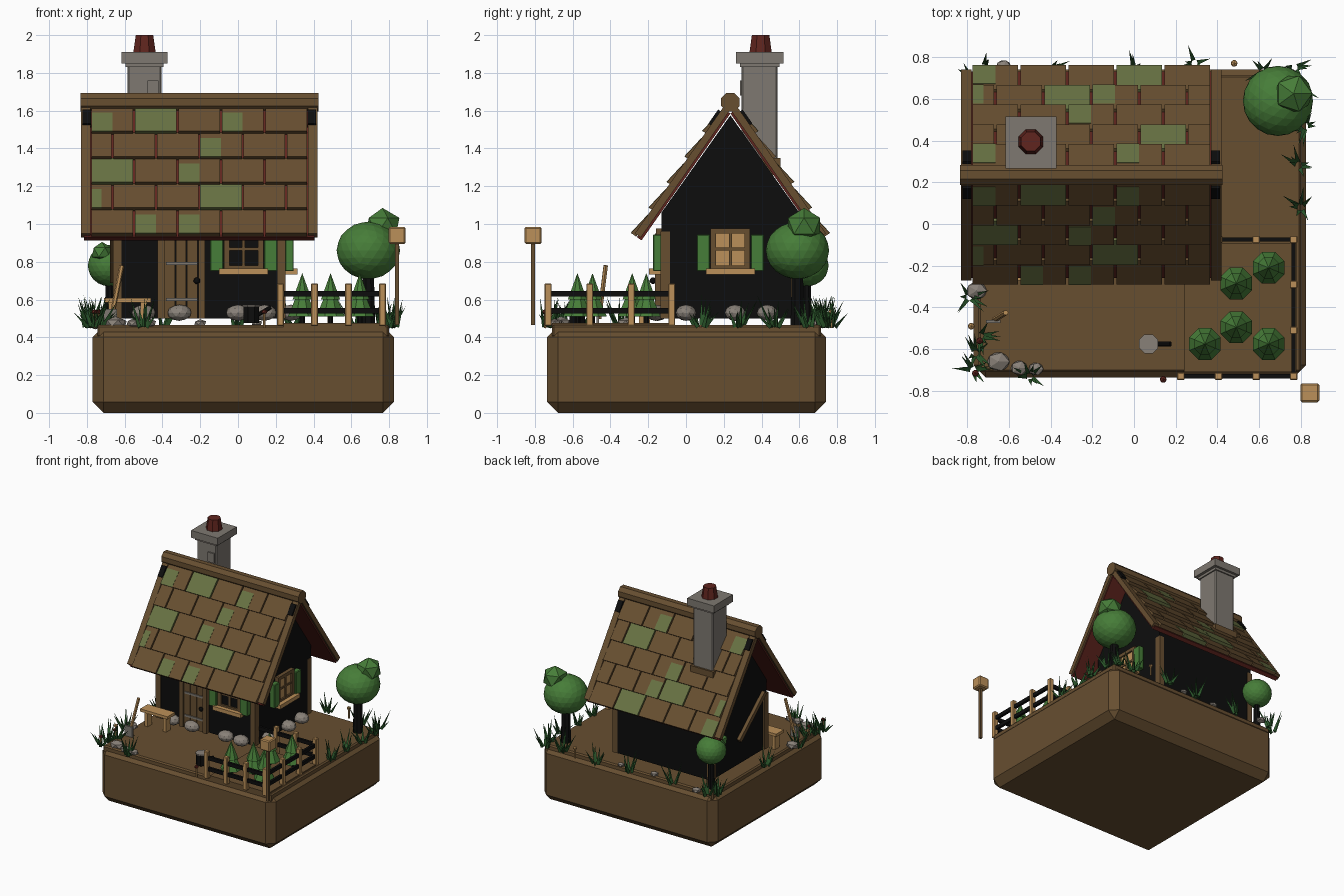
import bpy, bmesh, math, random
from mathutils import Vector, Matrix

random.seed(4)
cube = bpy.data.objects.get("Cube")
if cube:
    bpy.data.objects.remove(cube)


def material(name, r, g, b):
    m = bpy.data.materials.new(name)
    m.use_nodes = True
    m.diffuse_color = (r, g, b, 1)
    m.node_tree.nodes["Principled BSDF"].inputs["Base Color"].default_value = (r, g, b, 1)
    return m


BROWN = material("brown", .135, .077, .03)
PALE = material("pale wood", .5, .28, .1)
BLACK = material("black", .004, .004, .004)
RED = material("dark red", .115, .018, .013)
MOSS = material("moss", .135, .165, .055)
LEAF = material("leaf green", .062, .205, .04)
GRASS = material("grass green", .022, .088, .022)
GREY = material("chimney grey", .21, .19, .165)
STONE = material("stone", .25, .22, .19)


def finish(name, bm, mat):
    bmesh.ops.recalc_face_normals(bm, faces=bm.faces)
    me = bpy.data.meshes.new(name)
    bm.to_mesh(me)
    bm.free()
    me.materials.append(mat)
    ob = bpy.data.objects.new(name, me)
    bpy.context.collection.objects.link(ob)
    return ob


def box(name, mat, x, y, z, bevel=0):
    """Box from three (low, high) ranges."""
    bm = bmesh.new()
    bmesh.ops.create_cube(bm, size=1)
    for v in bm.verts:
        v.co = [(r[0] + r[1]) / 2 + c * (r[1] - r[0]) for r, c in zip((x, y, z), v.co)]
    if bevel:
        bmesh.ops.bevel(bm, geom=bm.edges[:], offset=bevel, segments=1, affect='EDGES')
    return finish(name, bm, mat)


def rod(name, mat, a, b, r1, r2=None, sides=8):
    """Tapered round or square bar between two points."""
    a, b = Vector(a), Vector(b)
    bm = bmesh.new()
    bmesh.ops.create_cone(bm, cap_ends=True, segments=sides, radius1=r1,
                          radius2=r1 if r2 is None else r2, depth=(b - a).length)
    turn = (b - a).to_track_quat('Z', 'Y').to_matrix().to_4x4()
    spin = Matrix.Rotation(math.pi / sides, 4, 'Z')
    bm.transform(Matrix.Translation((a + b) / 2) @ turn @ spin)
    return finish(name, bm, mat)


def ball(name, mat, centre, size, detail=2):
    bm = bmesh.new()
    bmesh.ops.create_icosphere(bm, subdivisions=detail, radius=1)
    bm.transform(Matrix.Translation(centre) @ Matrix.Diagonal((*size, 1)))
    return finish(name, bm, mat)


def prism(name, mat, profile, x0, x1):
    """Extrude a (y, z) outline along x."""
    bm = bmesh.new()
    f = bm.faces.new([bm.verts.new((x0, y, z)) for y, z in profile])
    new = bmesh.ops.extrude_face_region(bm, geom=[f])["geom"]
    bmesh.ops.translate(bm, vec=(x1 - x0, 0, 0),
                        verts=[g for g in new if isinstance(g, bmesh.types.BMVert)])
    return finish(name, bm, mat)


# Ground block
box("ground_block", BROWN, (-.77, .825), (-.735, .74), (0, .46), .058)
box("ground_top", BROWN, (-.745, .8), (-.71, .715), (.4, .465), .01)
box("garden_bed", BROWN, (.24, .78), (-.71, -.09), (.45, .475))

# House walls, corner posts and footing stones
MID, APEX = .235, 1.585
prism("walls", BLACK, [(-.13, .5), (.6, .5), (.6, 1.06), (MID, APEX - .01), (-.13, 1.06)], -.65, .25)
for x in (-.64, .23):
    for y in (-.11, .58):
        box("corner_post", BROWN, (x - .022, x + .022), (y - .025, y + .025), (.5, .96))
rod("side_brace", BROWN, (-.66, -.08, .98), (-.66, .25, .7), .025, sides=4)
for x, y in [(-.31, -.16), (0, -.16), (.14, -.16), (-.5, -.15), (.28, 0), (.28, .26), (.28, .43)]:
    ball("footing_stone", STONE, (x, y, .53), (.065, .055, .043))

# Roof: sloped boards, verges and staggered shingles, in slope coordinates
ANG = math.radians(55)


def slope(name, mat, side, x0, x1, pts):
    """Bar along x; pts are (distance down slope, height above it)."""
    c, s = math.cos(ANG), math.sin(ANG)
    prism(name, mat, [(MID + side * (d * c + t * s), APEX - d * s + t * c) for d, t in pts], x0, x1)


def plank(d0, d1, t0, t1):
    return [(d0, t0), (d1, t0), (d1, t1), (d0, t1)]


FULL = {-1: {(0, 1), (2, 0), (2, 5), (3, 3), (4, 5)}, 1: {(4, 3), (3, 2), (1, 4), (2, 5)}}
PART = {-1: {(0, 0), (0, 3), (1, 3), (2, 2), (3, 0), (4, 1), (4, 2)},
        1: {(0, 0), (0, 3), (2, 2), (3, 0), (3, 3), (4, 0)}}
for side in (-1, 1):
    slope("roof_board", RED, side, -.815, .405, plank(0, .82, 0, .03))
    for x in (-.83, .37):
        slope("roof_verge", BROWN, side, x, x + .05, plank(-.03, .81, .012, .05))
    for row in range(5):
        d = .165 * row
        edges = [-.78 + .23 * i for i in range(6)]
        if row % 2:
            edges = [-.78] + [e + .115 for e in edges[:-1]] + [.37]
        for i, (a, b) in enumerate(zip(edges, edges[1:])):
            full = (row, i) in FULL[side]
            slope("shingle", MOSS if full else BROWN, side, a + .005, b - .005,
                  [(d - .01, .025), (d + .16, .035), (d + .16, .068), (d - .01, .045)])
            if (row, i) in PART[side]:
                slope("moss_patch", MOSS, side, a + .005, a + (b - a) * .5,
                      [(d + .03, .047), (d + .161, .06), (d + .161, .07), (d + .03, .052)])
    for x in (-.8, .39):
        slope("ridge_bracket", BLACK, side, x - .022, x + .022, plank(.02, .11, .03, .065))
rod("ridge_beam", BROWN, (-.835, MID, 1.645), (.425, MID, 1.645), .053)

# Chimney
box("chimney_shaft", GREY, (-.585, -.405), (.295, .485), (1.27, 1.86), .008)
box("chimney_panel", GREY, (-.48, -.42), (.285, .3), (1.68, 1.76))
box("chimney_collar", GREY, (-.595, -.395), (.285, .495), (1.83, 1.86))
box("chimney_cap", GREY, (-.617, -.372), (.265, .515), (1.85, 1.91))
box("chimney_flashing", BROWN, (-.6, -.39), (.4, .5), (1.26, 1.35))
rod("chimney_pot", RED, (-.495, .395, 1.9), (-.495, .395, 2), .065, .05)

# Door
for x in (-.425, -.21):
    box("door_jamb", BROWN, (x, x + .035), (-.165, -.12), (.5, .95))
for i in range(3):
    x = -.388 + i * .059
    box("door_plank", BROWN, (x, x + .055), (-.152, -.12), (.5, .93))
for z in (.6, .79):
    box("door_hinge", GREY, (-.38, -.215), (-.16, -.15), (z - .008, z + .008))
ball("door_knob", BLACK, (-.218, -.175, .7), (.018, .018, .018))


# Windows, built facing -y and then turned into place
def window(place, turn, glass):
    parts = [box("window_pane", glass, (-.08, .08), (-.012, .01), (.78, .95))]
    for s in (-1, 1):
        a, b = sorted((s * .075, s * .105))
        parts.append(box("window_side", BROWN, (a, b), (-.025, .01), (.76, .975)))
        a, b = sorted((s * .108, s * .178))
        parts.append(box("shutter", LEAF, (a, b), (-.04, .005), (.75, .945), .005))
        z = .865 + s * .0975
        parts.append(box("window_rail", BROWN, (-.08, .08), (-.025, .01), (z - .014, z + .014)))
    parts.append(box("window_mullion", BROWN, (-.008, .008), (-.02, .01), (.77, .96)))
    parts.append(box("window_crossbar", BROWN, (-.08, .08), (-.02, .01), (.86, .875)))
    parts.append(box("window_sill", PALE, (-.13, .13), (-.06, .01), (.733, .765)))
    for ob in parts:
        ob.data.transform(Matrix.Translation(place) @ Matrix.Rotation(turn, 4, 'Z'))


window((.03, -.135, 0), 0, BLACK)
window((.255, MID, 0), math.pi / 2, PALE)

# Bench and shovel
box("bench_seat", PALE, (-.71, -.46), (-.27, -.17), (.585, .608))
for x in (-.67, -.5):
    box("bench_leg", PALE, (x - .015, x + .015), (-.25, -.19), (.465, .59))
rod("shovel_handle", PALE, (-.67, -.46, .5), (-.615, -.425, .78), .013, sides=6)
box("shovel_blade", GREY, (-.71, -.64), (-.475, -.46), (.465, .55))

# Garden fence
posts = [(x, y) for y in (-.73, -.075) for x in (.225, .405, .585, .765)] + [(.765, -.51), (.765, -.29)]
for x, y in posts:
    box("fence_post", PALE, (x - .018, x + .018), (y - .018, y + .018), (.46, .685), .004)
for z in (.54, .63):
    for y in (-.73, -.075):
        box("fence_rail", BLACK, (.225, .765), (y - .01, y + .01), (z - .015, z + .015))
    box("fence_rail", BLACK, (.755, .775), (-.73, -.075), (z - .015, z + .015))

# Little conifers in the bed
for x, y in [(.49, -.285), (.645, -.21), (.34, -.575), (.49, -.495), (.645, -.575)]:
    rod("conifer_trunk", BLACK, (x, y, .46), (x, y, .52), .015)
    rod("conifer_skirt", LEAF, (x, y, .51), (x, y, .66), .082, .015)
    rod("conifer_tip", LEAF, (x, y, .6), (x, y, .74), .055, 0)

# Watering can
rod("can_body", BLACK, (.07, -.575, .475), (.07, -.575, .565), .045)
rod("can_lid", STONE, (.07, -.575, .562), (.07, -.575, .57), .05)
rod("can_spout", BLACK, (.09, -.575, .51), (.175, -.575, .56), .012)

# Sign on a pole
box("sign_pole", BROWN, (.832, .853), (-.82, -.799), (.465, .91))
box("sign_box", PALE, (.797, .888), (-.855, -.764), (.895, .985), .008)

# Trees
rod("big_trunk", BLACK, (.69, .59, .46), (.69, .59, .8), .04, .03)
ball("big_crown", LEAF, (.69, .59, .86), (.168, .168, .152), 3)
ball("big_crown_top", LEAF, (.765, .625, .99), (.1, .1, .095), 1)
rod("small_trunk", BLACK, (-.68, .64, .46), (-.68, .64, .75), .03, .02)
ball("small_crown", LEAF, (-.68, .64, .78), (.115, .115, .11), 3)
ball("small_crown_top", LEAF, (-.72, .58, .85), (.06, .06, .055), 1)

# Loose stones and mushrooms
for x, y, s in [(-.65, -.66, .06), (-.55, -.69, .045), (-.47, -.695, .04), (-.755, -.32, .055),
                (-.625, .755, .04), (-.2, .7, .035), (.1, .71, .03)]:
    ball("loose_stone", STONE, (x, y, .475), (s, s * .85, s * .6), 1)
for x, y, mat in [(.14, -.745, RED), (.48, .77, PALE), (-.78, -.49, PALE), (-.74, -.56, RED), (-.76, -.715, RED)]:
    rod("mushroom_stem", PALE, (x, y, .45), (x, y, .53), .007)
    ball("mushroom_cap", mat, (x, y, .535), (.018, .018, .014), 1)

# Grass tufts around the rim
tufts = [(-.72, .75), (.29, .77), (.82, .47), (.79, .28), (.8, .08), (-.79, -.35), (-.74, -.54), (-.77, -.7),
         (-.5, -.73), (-.78, .07), (.62, .73), (-.78, .7), (-.4, .74), (0, .74), (.8, .65), (-.76, -.62), (.77, .75)]
for x, y in tufts:
    for i in range(9):
        a = random.uniform(0, math.tau)
        lean, tall = random.uniform(.02, .085), random.uniform(.07, .17)
        foot = Vector((x + math.cos(a) * .02, y + math.sin(a) * .02, .455))
        tip = foot + Vector((math.cos(a) * lean, math.sin(a) * lean, tall))
        rod("grass_blade", GRASS, foot, tip, .013, 0, 3)
